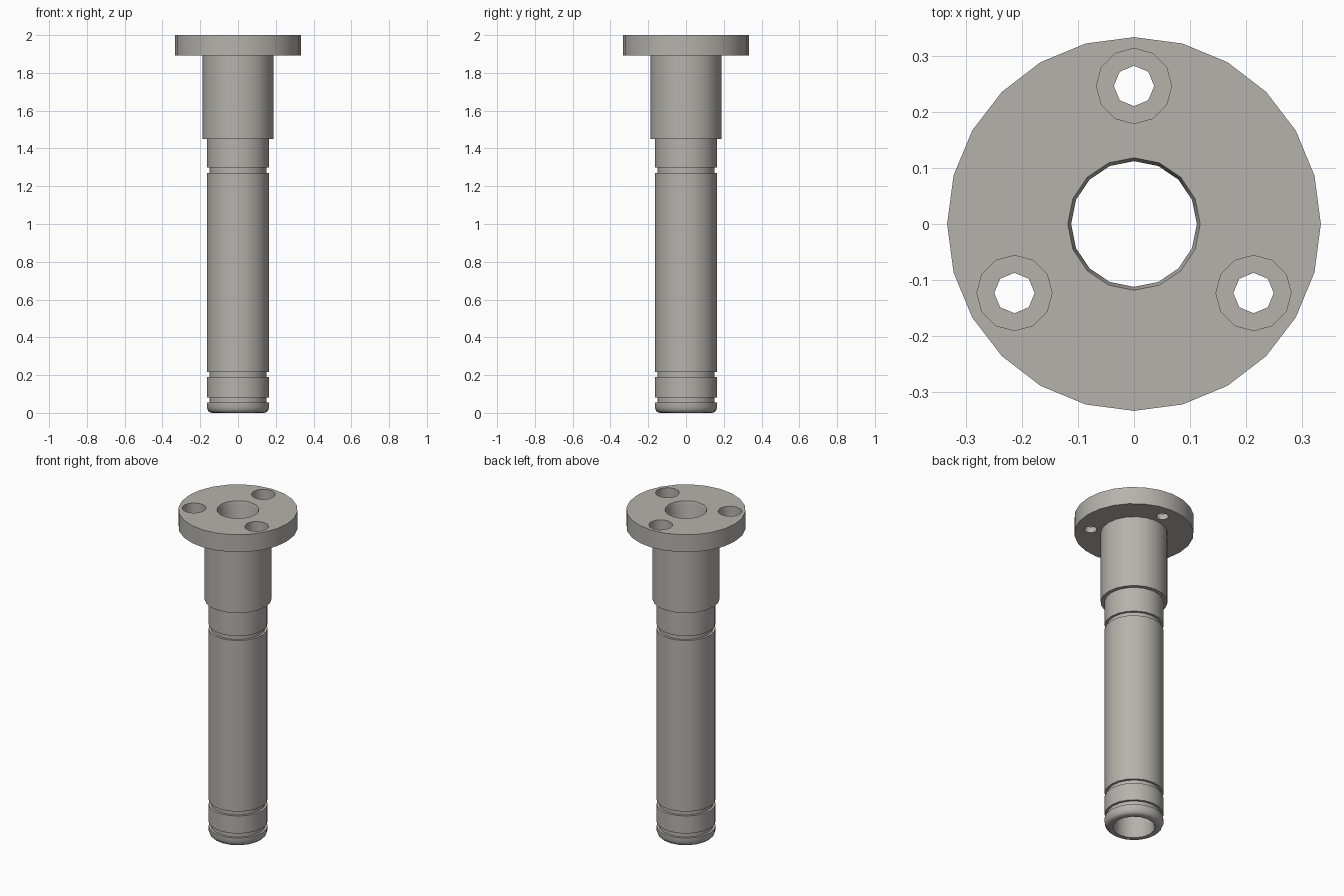
import bpy, bmesh, math
from mathutils import Vector

cube = bpy.data.objects.get("Cube")
if cube:
    bpy.data.objects.remove(cube, do_unlink=True)

steel = bpy.data.materials.new("warm grey steel")
steel.use_nodes = True
colour = (0.47, 0.45, 0.42, 1.0)
steel.diffuse_color = colour
steel.node_tree.nodes["Principled BSDF"].inputs["Base Color"].default_value = colour


def turned(name, profile, sides, centre=(0, 0)):
    """Closed solid turned about a vertical axis from (radius, z) points, bottom to top."""
    bm = bmesh.new()
    rings = []
    for r, z in profile:
        rings.append([bm.verts.new((centre[0] + r * math.sin(2 * math.pi * i / sides),
                                    centre[1] + r * math.cos(2 * math.pi * i / sides), z))
                      for i in range(sides)])
    for low, high in zip(rings, rings[1:]):
        for i in range(sides):
            j = (i + 1) % sides
            bm.faces.new((low[i], low[j], high[j], high[i]))
    bm.faces.new(rings[0])
    bm.faces.new(rings[-1])
    bmesh.ops.recalc_face_normals(bm, faces=bm.faces)
    mesh = bpy.data.meshes.new(name)
    bm.to_mesh(mesh)
    bm.free()
    mesh.materials.append(steel)
    obj = bpy.data.objects.new(name, mesh)
    bpy.context.collection.objects.link(obj)
    return obj


def combine(target, tool, operation):
    """Apply a boolean and discard the tool."""
    tool.hide_render = True
    mod = target.modifiers.new(operation, 'BOOLEAN')
    mod.operation = operation
    mod.solver = 'EXACT'
    mod.object = tool
    bpy.context.view_layer.objects.active = target
    bpy.ops.object.modifier_apply(modifier=mod.name)
    bpy.data.objects.remove(tool, do_unlink=True)


# Grooved shaft with rounded foot, stepping out to the sleeve
SHAFT, GROOVE, SLEEVE = 0.165, 0.151, 0.187
profile = [(0.138, 0.0), (0.149, 0.003), (0.158, 0.011), (SHAFT, 0.028)]
for low, high in ((0.054, 0.082), (0.19, 0.217), (1.27, 1.298)):
    profile += [(SHAFT, low), (GROOVE, low), (GROOVE, high), (SHAFT, high)]
profile += [(SHAFT, 1.45), (SLEEVE, 1.45), (SLEEVE, 1.91)]
bushing = turned("flanged_guide_shaft", profile, 20)

# Mounting flange
combine(bushing, turned("flange", [(0.333, 1.893), (0.333, 2.0)], 24), 'UNION')

# Through bore with steep lead-ins at both ends
bore = [(0.119, -0.01), (0.118, 0.0), (0.112, 0.02), (0.112, 1.98), (0.118, 2.0), (0.119, 2.01)]
combine(bushing, turned("bore_cutter", bore, 16), 'DIFFERENCE')

# Three counterbored screw holes
for k in range(3):
    a = math.radians(90 + 120 * k)
    at = (0.246 * math.cos(a), 0.246 * math.sin(a))
    combine(bushing, turned("counterbore_cutter", [(0.067, 1.93), (0.067, 2.05)], 12, at), 'DIFFERENCE')
    combine(bushing, turned("screw_hole_cutter", [(0.036, 1.85), (0.036, 1.96)], 8, at), 'DIFFERENCE')

# Smooth walls, sharp steps
bpy.ops.object.select_all(action='DESELECT')
bushing.select_set(True)
bpy.context.view_layer.objects.active = bushing
bpy.ops.object.shade_smooth_by_angle(angle=math.radians(46))
